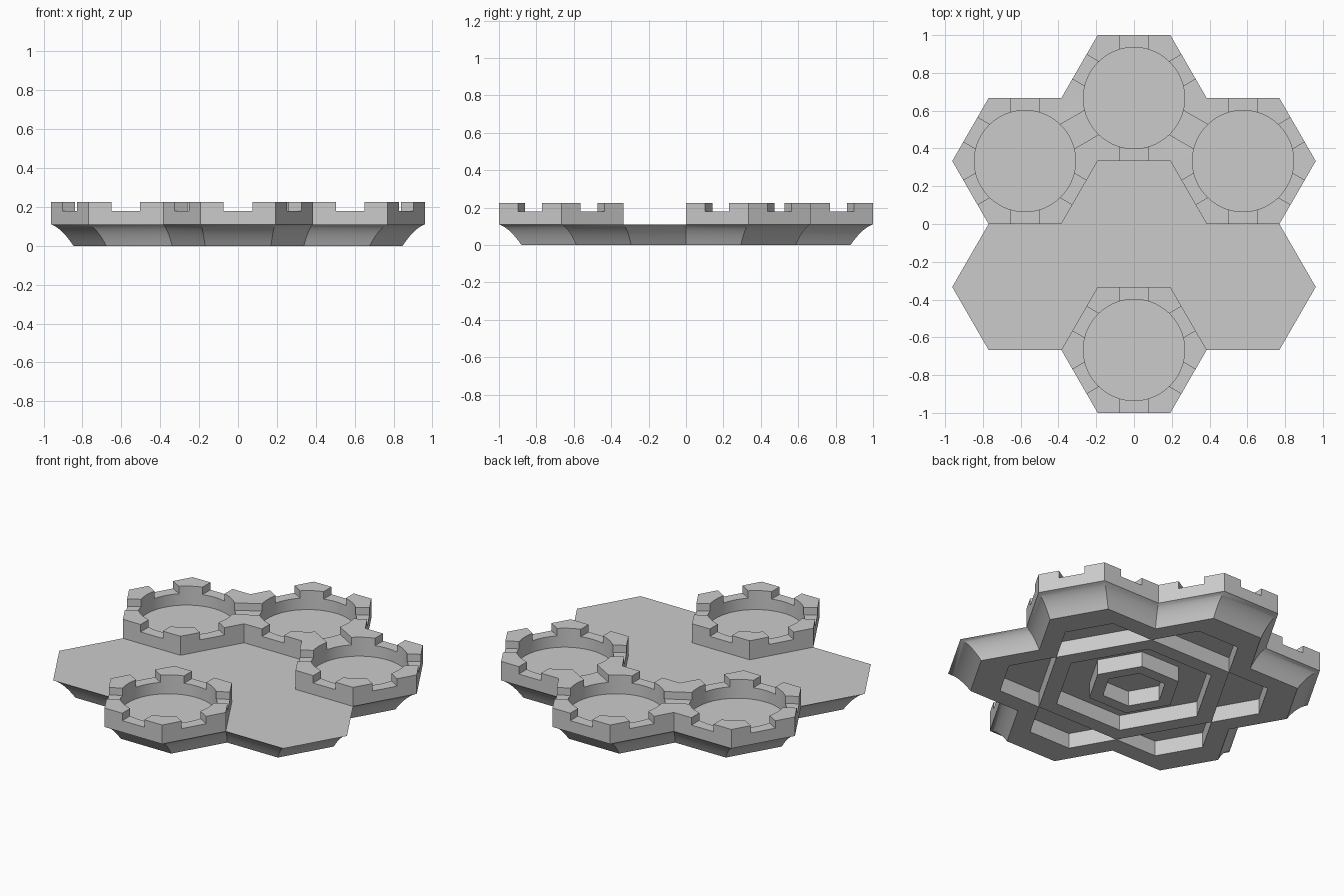
import bpy
import bmesh
import math
from mathutils import Matrix, Vector

cube = bpy.data.objects.get("Cube")
if cube:
    bpy.data.objects.remove(cube, do_unlink=True)

APOTHEM = 1 / 3
RADIUS = APOTHEM / math.cos(math.pi / 6)
DECK, NOTCH, RIM, CEILING = 0.11, 0.18, 0.225, 0.092

stone = bpy.data.materials.new("grey_stone")
stone.use_nodes = True
stone.diffuse_color = (0.6, 0.6, 0.6, 1)
stone.node_tree.nodes["Principled BSDF"].inputs["Base Color"].default_value = (0.6, 0.6, 0.6, 1)


def make_object(name, bm):
    bmesh.ops.recalc_face_normals(bm, faces=bm.faces)
    mesh = bpy.data.meshes.new(name)
    bm.to_mesh(mesh)
    bm.free()
    mesh.materials.append(stone)
    obj = bpy.data.objects.new(name, mesh)
    bpy.context.collection.objects.link(obj)
    return obj


def hexagon(radius, centre=(0, 0)):
    return [Vector((centre[0] + radius * math.cos(k * math.pi / 3),
                    centre[1] + radius * math.sin(k * math.pi / 3), 0)) for k in range(6)]


def merged_outlines(centres):
    """Outer outlines of a patch of touching hexagon tiles."""
    bm = bmesh.new()
    for centre in centres:
        bm.faces.new([bm.verts.new(p) for p in hexagon(RADIUS, centre)])
    bmesh.ops.remove_doubles(bm, verts=bm.verts, dist=0.001)
    bmesh.ops.dissolve_faces(bm, faces=bm.faces[:])
    outlines = [[v.co.copy() for v in f.verts] for f in bm.faces]
    bm.free()
    return outlines


def loft(name, outlines, levels):
    """Stack scaled copies of each outline; levels are (scale, height)."""
    bm = bmesh.new()
    for outline in outlines:
        rings = [[bm.verts.new((p.x * s, p.y * s, z)) for p in outline] for s, z in levels]
        for low, high in zip(rings, rings[1:]):
            for i in range(len(low)):
                bm.faces.new((low[i - 1], low[i], high[i], high[i - 1]))
        bm.faces.new(rings[0][::-1])
        bm.faces.new(rings[-1])
    return make_object(name, bm)


def cut(target, cutter):
    cutter.hide_render = True
    mod = target.modifiers.new("cut", "BOOLEAN")
    mod.operation = "DIFFERENCE"
    mod.solver = "EXACT"
    mod.object = cutter
    bpy.context.view_layer.objects.active = target
    bpy.ops.object.modifier_apply(modifier=mod.name)
    bpy.data.objects.remove(cutter, do_unlink=True)


def smooth(obj):
    bpy.ops.object.select_all(action="DESELECT")
    obj.select_set(True)
    bpy.context.view_layer.objects.active = obj
    bpy.ops.object.shade_smooth_by_angle(angle=math.radians(30))


# Tile centres: one in the middle and six around it, starting at +x and +y
around = [(2 * APOTHEM * math.cos(math.radians(30 + 60 * k)),
           2 * APOTHEM * math.sin(math.radians(30 + 60 * k))) for k in range(6)]
patch = merged_outlines([(0, 0)] + around)

# Platform with a concave flared side
steps = 8
start, bend, end = Vector((0.88, 0)), Vector((0.942, 0.091)), Vector((1, DECK))
cove = []
for i in range(steps + 1):
    t = i / steps
    cove.append(tuple(start * (1 - t) ** 2 + bend * 2 * t * (1 - t) + end * t * t))
platform = loft("platform", patch, cove)

# Hollow underside, with hexagonal ribs left standing in it
cut(platform, loft("hollow_cutter", patch, [(0.72, -0.1), (0.72, CEILING)]))
smooth(platform)
for name, outer, inner in (("outer_rib", 0.554, 0.45), ("inner_rib", 0.26, 0.18)):
    rib = loft(name, [hexagon(outer)], [(1, 0), (1, CEILING)])
    cut(rib, loft("rib_cutter", [hexagon(inner)], [(1, -0.1), (1, 0.2)]))

# Battlements: three joined at the back, one alone at the front
groups = {"back_battlements": [around[0], around[1], around[2]],
          "front_battlement": [around[4]]}
for name, centres in groups.items():
    walls = loft(name, merged_outlines(centres), [(1, DECK), (1, RIM)])
    for x, y in centres:
        # Round well
        bm = bmesh.new()
        bmesh.ops.create_cone(bm, cap_ends=True, segments=72, radius1=0.268, radius2=0.268,
                              depth=0.6, matrix=Matrix.Translation((x, y, 0.2)))
        cut(walls, make_object("well_cutter", bm))
        # Six notches from three bars across the tile
        for k in range(3):
            bm = bmesh.new()
            place = (Matrix.Translation((x, y, NOTCH + 0.1))
                     @ Matrix.Rotation(k * math.pi / 3, 4, "Z")
                     @ Matrix.Diagonal((0.148, 0.68, 0.2, 1)))
            bmesh.ops.create_cube(bm, size=1, matrix=place)
            cut(walls, make_object("notch_cutter", bm))
    smooth(walls)
